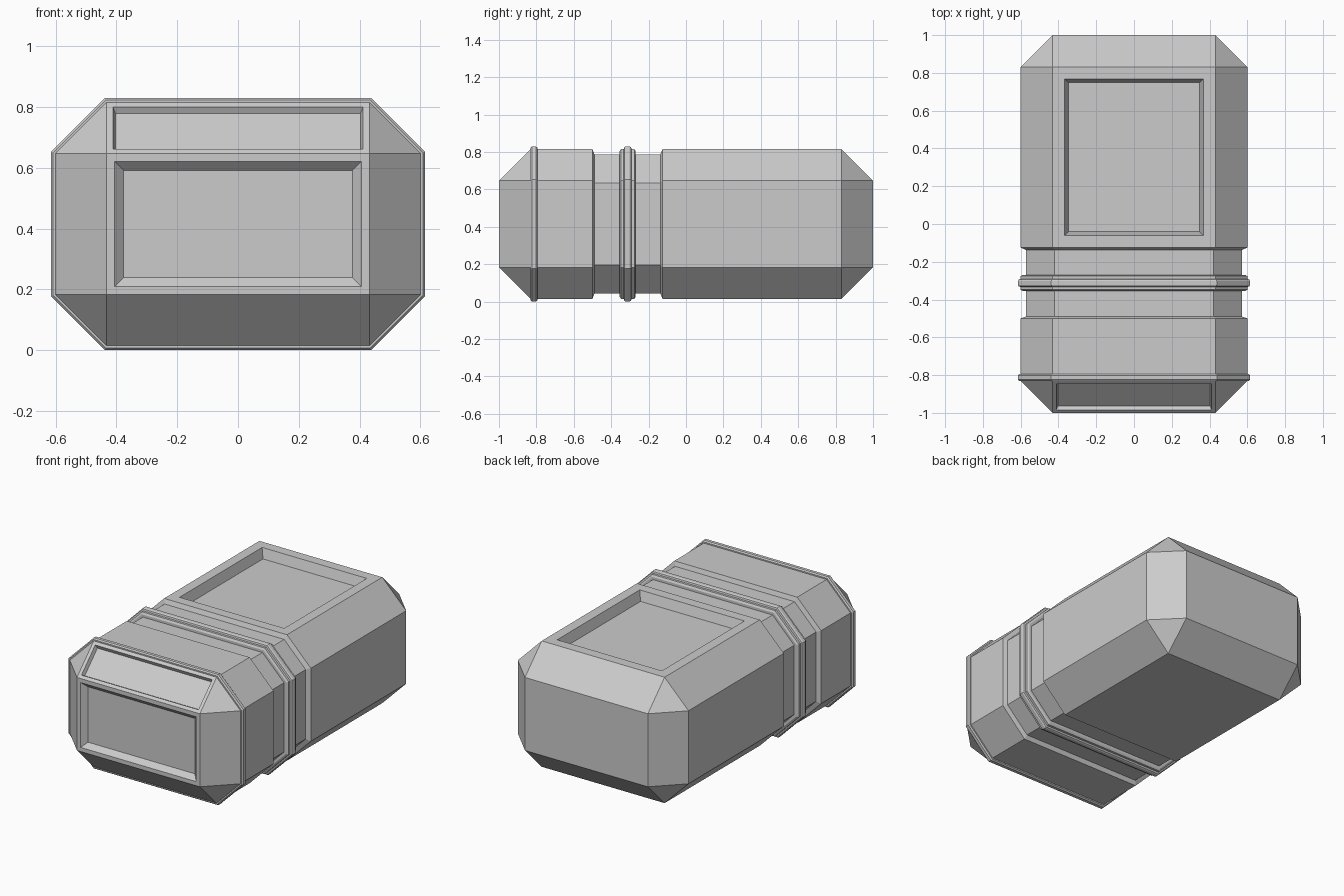
import bpy, bmesh
from mathutils import Vector

if "Cube" in bpy.data.objects:
    bpy.data.objects.remove(bpy.data.objects["Cube"])

W, H, C, ZC = 0.60, 0.40, 0.168, 0.415   # half width, half height, chamfer, centre height


def section(bm, y, off, rect=False):
    # chamfered-rectangle cross-section, offset outwards by off
    if rect:
        a, b = W - C, H - C
        pts = [(a, b)] * 2 + [(-a, b)] * 2 + [(-a, -b)] * 2 + [(a, -b)] * 2
    else:
        w, h, c = W + off, H + off, C + 0.586 * off
        pts = [(w, h - c), (w - c, h), (c - w, h), (-w, h - c),
               (-w, c - h), (c - w, -h), (w - c, -h), (w, c - h)]
    return [bm.verts.new((x, y, z + ZC)) for x, z in pts]


def loft(stations, closed):
    bm = bmesh.new()
    rings = [section(bm, *s) for s in stations]
    pairs = list(zip(rings, rings[1:]))
    if closed:
        pairs.append((rings[-1], rings[0]))
    else:
        bm.faces.new(rings[0])
        bm.faces.new(rings[-1])
    for a, b in pairs:
        for i in range(8):
            j = (i + 1) % 8
            bm.faces.new((a[i], a[j], b[j], b[i]))
    bmesh.ops.remove_doubles(bm, verts=bm.verts, dist=0.0005)
    bmesh.ops.recalc_face_normals(bm, faces=bm.faces)
    bm.normal_update()
    return bm


def recess(bm, near, margin, slope, depth):
    # sink a panel into the face closest to a point
    face = min(bm.faces, key=lambda f: (f.calc_center_median() - Vector(near)).length)
    bmesh.ops.inset_individual(bm, faces=[face], thickness=margin, use_even_offset=True)
    bm.normal_update()
    bmesh.ops.inset_individual(bm, faces=[face], thickness=slope, depth=-depth,
                               use_even_offset=True)
    bm.normal_update()


def finish(bm, name):
    mesh = bpy.data.meshes.new(name)
    bm.to_mesh(mesh)
    bm.free()
    bpy.context.collection.objects.link(bpy.data.objects.new(name, mesh))


# Main body with waist groove
body = loft([(-1, 0, True), (-0.832, 0), (-0.50, 0), (-0.49, -0.028),
             (-0.137, -0.028), (-0.125, 0), (0.832, 0), (1, 0, True)], False)
recess(body, (0, 0.35, 0.815), 0.064, 0.02, 0.06)      # top panel
recess(body, (0, -1, ZC), 0.026, 0.03, 0.03)           # front panel
recess(body, (0, -0.916, 0.731), 0.021, 0.008, 0.023)  # sloped front panel
finish(body, "body")


# Raised bands, symmetric about their centre line
def band(name, y, half):
    prof = [(-d, o) for d, o in half] + [(d, o) for d, o in reversed(half)]
    finish(loft([(y + d, o) for d, o in prof], True), name)


band("front_band", -0.813, [(0.018, -0.02), (0.018, 0.008), (0.010, 0.015)])
band("waist_band", -0.312, [(0.043, -0.05), (0.043, -0.012), (0.036, 0.0),
                            (0.021, 0.0), (0.018, 0.010), (0.010, 0.015)])
